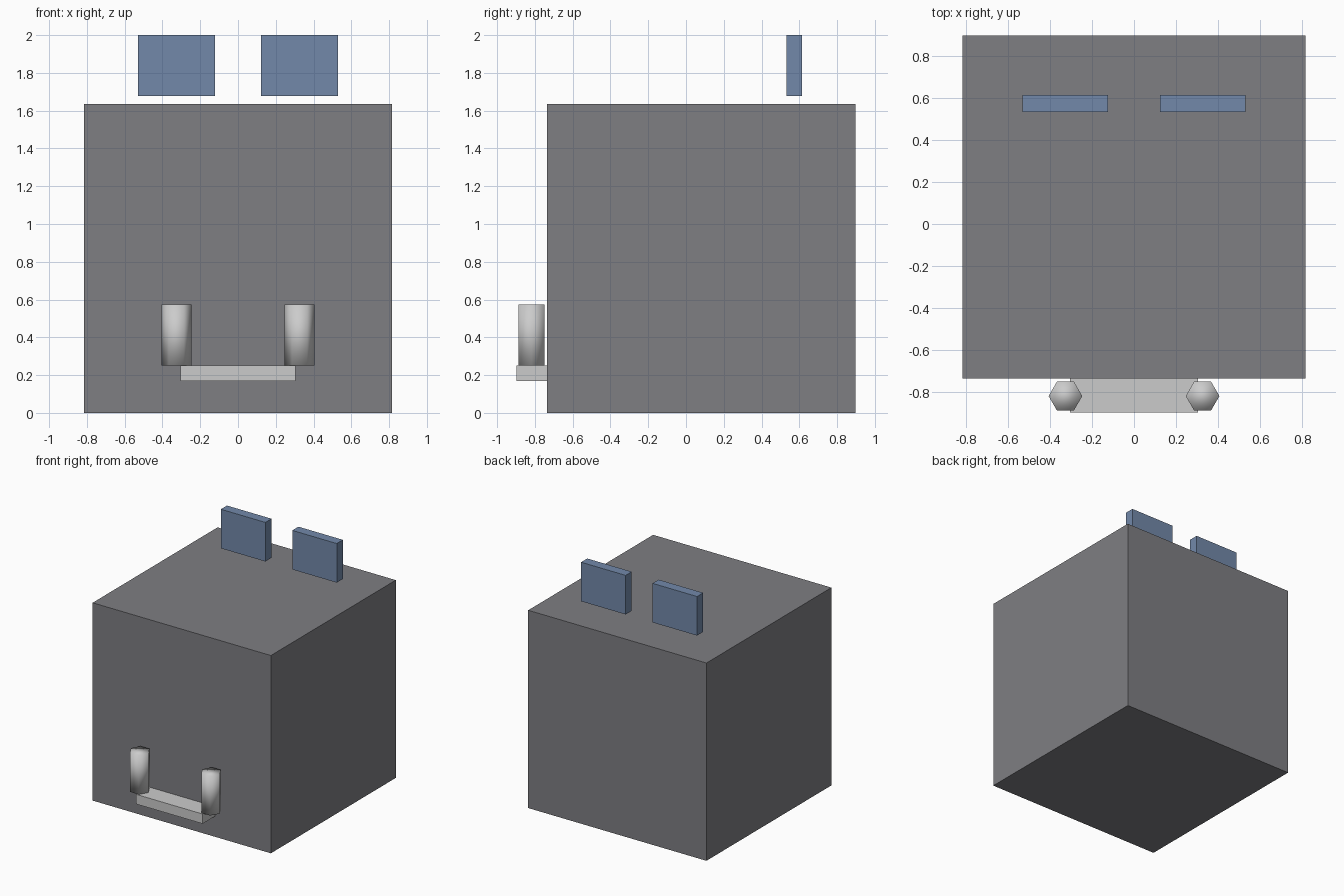
import bpy
from math import radians

if "Cube" in bpy.data.objects:
    bpy.data.objects.remove(bpy.data.objects["Cube"])


def material(name, color):
    mat = bpy.data.materials.new(name)
    mat.diffuse_color = (*color, 1)
    mat.use_nodes = True
    mat.node_tree.nodes["Principled BSDF"].inputs["Base Color"].default_value = mat.diffuse_color
    return mat


def box(name, low, high, mat=None):
    """Axis-aligned box between two corners."""
    center = [(a + b) / 2 for a, b in zip(low, high)]
    bpy.ops.mesh.primitive_cube_add(size=1, location=center)
    ob = bpy.context.object
    ob.name = name
    ob.scale = [b - a for a, b in zip(low, high)]
    bpy.ops.object.transform_apply(location=False, rotation=False, scale=True)
    if mat:
        ob.data.materials.append(mat)
    return ob


def tusk(name, x):
    """Six-sided smooth-shaded tusk with corners pointing along x."""
    bpy.ops.mesh.primitive_cylinder_add(
        vertices=6, radius=0.08, depth=0.325,
        location=(x, -0.818, 0.4125), rotation=(0, 0, radians(30)))
    ob = bpy.context.object
    ob.name = name
    bpy.ops.object.shade_smooth()
    return ob


dark_grey = material("dark_grey", (0.21, 0.21, 0.225))
blue = material("blue", (0.17, 0.25, 0.40))

# Head block and protruding lower jaw
box("head", (-0.815, -0.735, 0), (0.815, 0.897, 1.635), dark_grey)
box("jaw", (-0.305, -0.897, 0.17), (0.305, -0.72, 0.25))

# Tusks on the jaw and ears floating just above the head
for side, s in (("left", -1), ("right", 1)):
    tusk(f"{side}_tusk", s * 0.326)
    x0, x1 = sorted((s * 0.123, s * 0.53))
    box(f"{side}_ear", (x0, 0.533, 1.677), (x1, 0.613, 2.0), blue)
